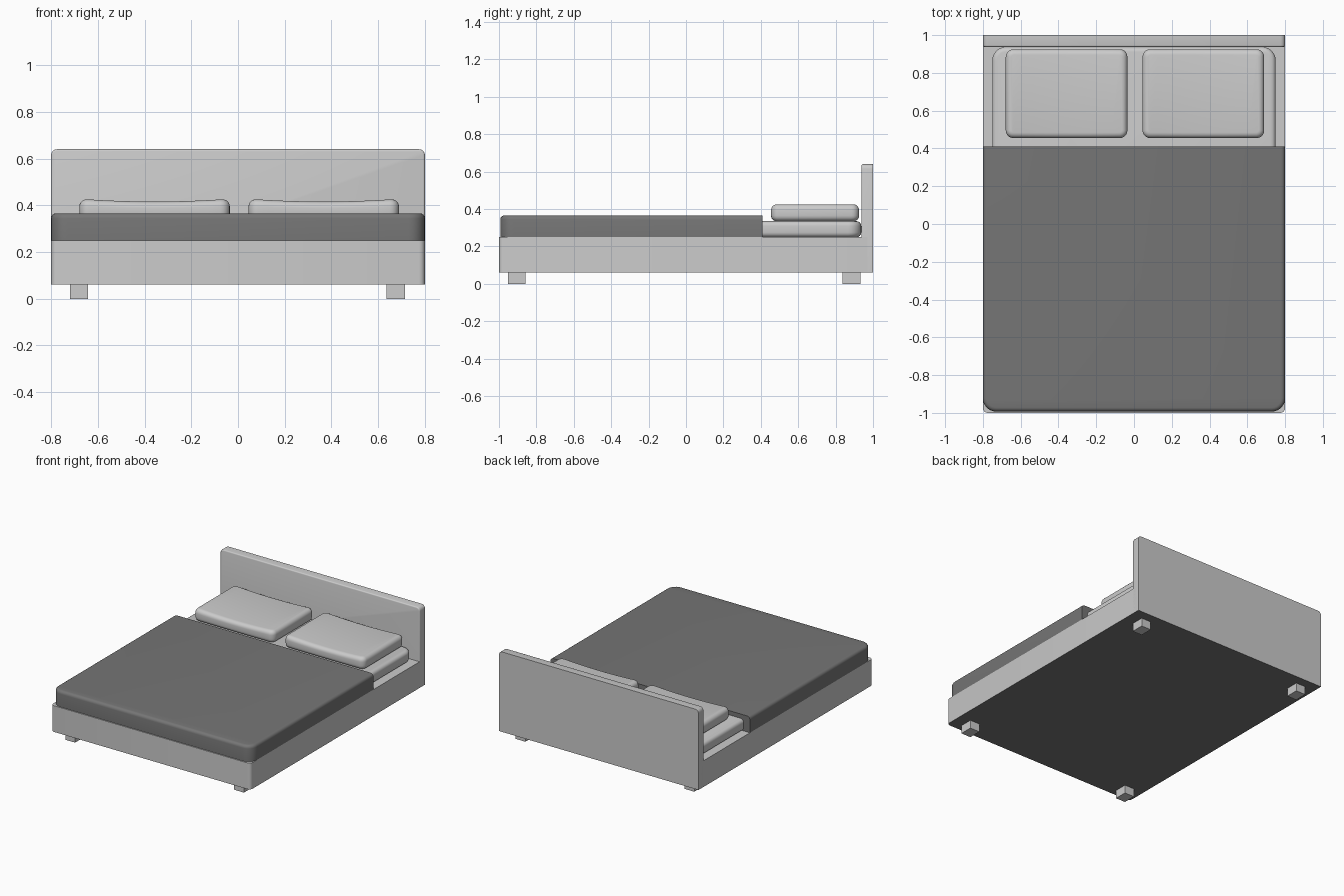
import bpy, bmesh
from mathutils import Vector
from math import radians

if "Cube" in bpy.data.objects:
    bpy.data.objects.remove(bpy.data.objects["Cube"])

dark = bpy.data.materials.new("dark_fabric")
dark.diffuse_color = (0.18, 0.18, 0.18, 1)
dark.use_nodes = True
dark.node_tree.nodes["Principled BSDF"].inputs["Base Color"].default_value = dark.diffuse_color
plain = bpy.data.materials.new("light_fabric")
plain.diffuse_color = (0.8, 0.8, 0.8, 1)
plain.use_nodes = True
plain.node_tree.nodes["Principled BSDF"].inputs["Base Color"].default_value = plain.diffuse_color


def near(a, b):
    return abs(a - b) < 1e-4


def on(edge, axis, value):
    return all(near(v.co[axis], value) for v in edge.verts)


def along(edge, axis):
    d = edge.verts[0].co - edge.verts[1].co
    return near(abs(d[axis]), d.length)


def middle(edge):
    return (edge.verts[0].co + edge.verts[1].co) / 2


def box(lo, hi):
    lo, hi = Vector(lo), Vector(hi)
    bm = bmesh.new()
    bmesh.ops.create_cube(bm, size=1)
    for v in bm.verts:
        v.co = Vector((lo[i] + (v.co[i] + 0.5) * (hi[i] - lo[i]) for i in range(3)))
    return bm


def bevel(bm, test, radius, segments=4):
    edges = [e for e in bm.edges if test(e)]
    bmesh.ops.bevel(bm, geom=edges, offset=radius, offset_type='OFFSET',
                    segments=segments, profile=0.5, affect='EDGES', clamp_overlap=True)


def finish(bm, name, material=None, smooth=True):
    bmesh.ops.recalc_face_normals(bm, faces=bm.faces[:])
    mesh = bpy.data.meshes.new(name)
    bm.to_mesh(mesh)
    bm.free()
    obj = bpy.data.objects.new(name, mesh)
    bpy.context.collection.objects.link(obj)
    if material:
        mesh.materials.append(material)
    if smooth:
        bpy.ops.object.select_all(action='DESELECT')
        obj.select_set(True)
        bpy.context.view_layer.objects.active = obj
        bpy.ops.object.shade_smooth_by_angle(angle=radians(35))
    return obj


# Bed frame, rounded at the foot corners, with a dark underside
bm = box((-0.8, -1, 0.06), (0.8, 0.97, 0.25))
bevel(bm, lambda e: along(e, 2) and middle(e).y < 0, 0.025)
bm.normal_update()
for f in bm.faces:
    f.material_index = 1 if f.normal.z < -0.9 else 0
frame = finish(bm, "bed_frame", plain)
frame.data.materials.append(dark)

# Headboard with rounded top corners and softened front rim
bm = box((-0.8, 0.938, 0.06), (0.8, 1, 0.64))
bevel(bm, lambda e: along(e, 1) and middle(e).z > 0.5, 0.025)
bevel(bm, lambda e: on(e, 1, 0.938) and max(v.co.z for v in e.verts) > 0.1, 0.008, 3)
bm.normal_update()
for f in bm.faces:
    f.material_index = 1 if f.normal.z < -0.9 else 0
headboard = finish(bm, "headboard", plain)
headboard.data.materials.append(dark)

# Square feet
for x, side in ((-0.68, "left"), (0.675, "right")):
    for y, end in ((-0.905, "front"), (0.885, "back")):
        finish(box((x - 0.039, y - 0.047, 0), (x + 0.039, y + 0.047, 0.06)),
               f"{end}_{side}_foot", plain, smooth=False)

# Mattress
bm = box((-0.75, -0.95, 0.25), (0.75, 0.937, 0.335))
bevel(bm, lambda e: along(e, 2), 0.07, 6)
bevel(bm, lambda e: on(e, 2, 0.25) or on(e, 2, 0.335), 0.025)
finish(bm, "mattress", plain)

# Blanket, rounded at the foot and cut straight at the pillow end
bm = box((-0.8, -0.993, 0.25), (0.8, 0.41, 0.366))
bevel(bm, lambda e: along(e, 2) and middle(e).y < 0, 0.07, 6)
bevel(bm, lambda e: on(e, 2, 0.366) and not on(e, 1, 0.41), 0.022)
finish(bm, "blanket", dark)

# Pillows, rounded all over with a gentle dip across the top
HALF_X, LOW, HIGH = 0.322, 0.335, 0.425
for cx, side in ((-0.357, "left"), (0.367, "right")):
    bm = box((-HALF_X, 0.455, LOW), (HALF_X, 0.925, HIGH))
    bevel(bm, lambda e: along(e, 2), 0.04, 5)
    bevel(bm, lambda e: on(e, 2, LOW) or on(e, 2, HIGH), 0.03, 5)
    for i in range(-4, 5):
        bmesh.ops.bisect_plane(bm, geom=bm.verts[:] + bm.edges[:] + bm.faces[:],
                               plane_co=(i * 0.06, 0, 0), plane_no=(1, 0, 0))
    for v in bm.verts:
        lift = (v.co.z - LOW) / (HIGH - LOW)
        v.co.z -= 0.009 * lift * max(0, 1 - (v.co.x / 0.28) ** 2)
        v.co.x += cx
    finish(bm, f"{side}_pillow", plain)
